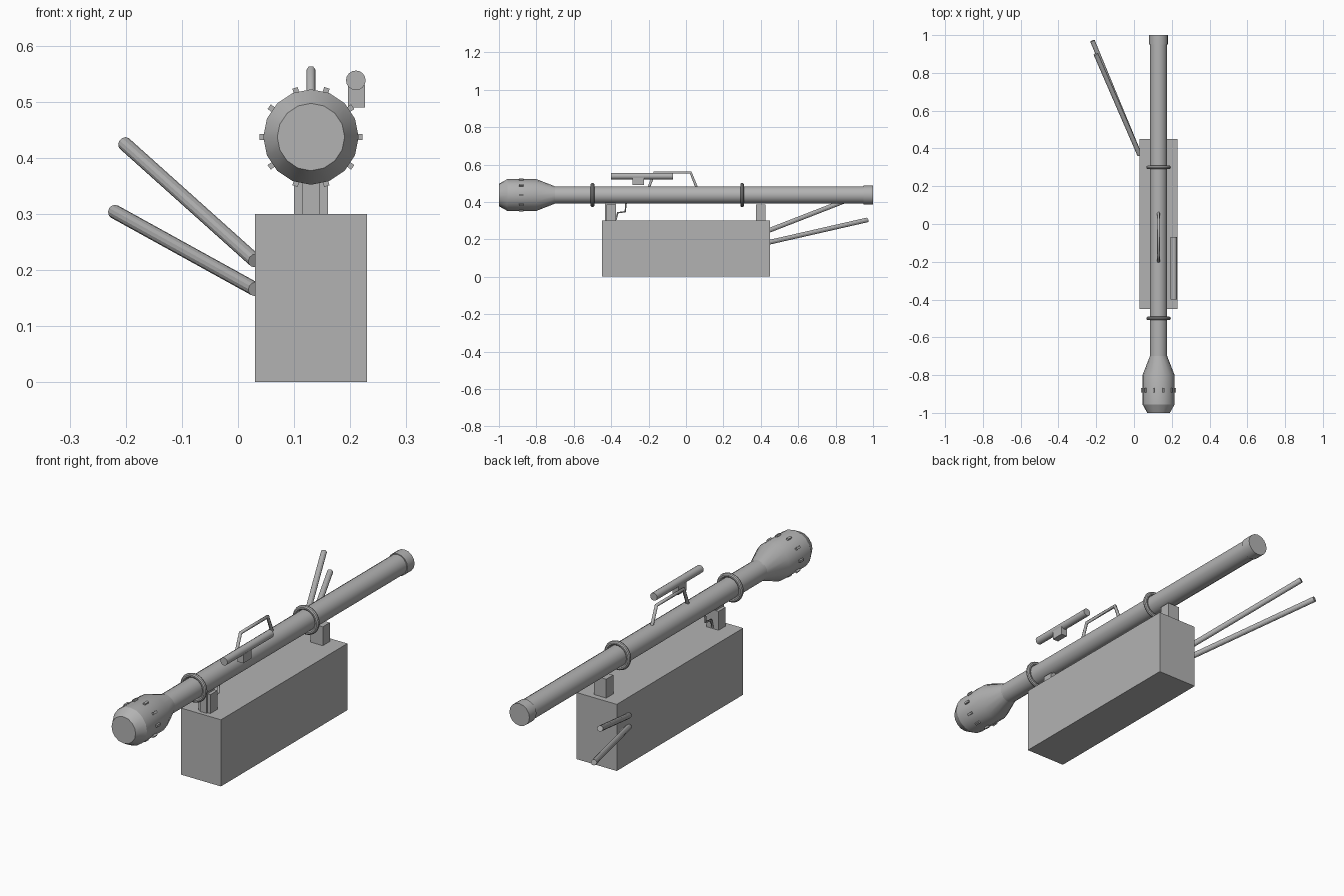
import bpy
import math
from mathutils import Vector

old = bpy.data.objects.get("Cube")
if old:
    bpy.data.objects.remove(old, do_unlink=True)

grey = bpy.data.materials.new("plain grey")
grey.use_nodes = True
grey.diffuse_color = (0.45, 0.45, 0.45, 1)
grey.node_tree.nodes["Principled BSDF"].inputs["Base Color"].default_value = (0.45, 0.45, 0.45, 1)

CX, CZ = 0.13, 0.437   # launch tube axis


def finish(name, smooth=False):
    ob = bpy.context.object
    ob.name = name
    ob.data.materials.append(grey)
    if smooth:
        bpy.ops.object.shade_smooth_by_angle(angle=math.radians(26))
    return ob


def box(name, centre, size, rot=(0, 0, 0)):
    bpy.ops.mesh.primitive_cube_add(size=1, location=centre, rotation=rot)
    ob = finish(name)
    ob.scale = size
    return ob


def rod(name, a, b, radius, sides=16):
    a, b = Vector(a), Vector(b)
    bpy.ops.mesh.primitive_cylinder_add(
        vertices=sides, radius=radius, depth=(b - a).length, location=(a + b) / 2,
        rotation=(b - a).to_track_quat('Z', 'Y').to_euler())
    return finish(name, True)


def lathe(name, profile, sides=16):
    """Turn a (y, radius) profile around the tube axis, with capped ends."""
    verts = [(CX + r * math.cos(math.tau * i / sides), y, CZ + r * math.sin(math.tau * i / sides))
             for y, r in profile for i in range(sides)]
    faces = [tuple(range(sides)), tuple(reversed(range(len(verts) - sides, len(verts))))]
    for k in range(len(profile) - 1):
        for i in range(sides):
            j = (i + 1) % sides
            faces.append((k * sides + i, (k + 1) * sides + i,
                          (k + 1) * sides + j, k * sides + j))
    me = bpy.data.meshes.new(name)
    me.from_pydata(verts, [], faces)
    me.update()
    ob = bpy.data.objects.new(name, me)
    bpy.context.collection.objects.link(ob)
    bpy.ops.object.select_all(action='DESELECT')
    bpy.context.view_layer.objects.active = ob
    ob.select_set(True)
    return finish(name, True)


def bent_bar(name, path, radius):
    """Round bar following (y, z) points in the tube's middle plane."""
    cu = bpy.data.curves.new(name, 'CURVE')
    cu.dimensions = '3D'
    cu.bevel_depth = radius
    cu.bevel_resolution = 1
    cu.use_fill_caps = True
    sp = cu.splines.new('POLY')
    sp.points.add(len(path) - 1)
    for p, (y, z) in zip(sp.points, path):
        p.co = (CX, y, z, 1)
    cu.materials.append(grey)
    bpy.context.collection.objects.link(bpy.data.objects.new(name, cu))


# Launch tube, swollen muzzle and rear cap
lathe("launch_tube", [(-0.72, 0.046), (0.98, 0.046)])
lathe("muzzle", [(-1, 0.06), (-0.955, 0.085), (-0.8, 0.085), (-0.7, 0.046), (-0.69, 0.046)])
lathe("rear_cap", [(0.95, 0.05), (1, 0.05)])

# Studs around the muzzle
for i in range(10):
    a = math.tau * i / 10
    box(f"muzzle_stud_{i + 1}", (CX + 0.086 * math.cos(a), -0.88, CZ + 0.086 * math.sin(a)),
        (0.012, 0.025, 0.01), (0, -a, 0))

# Clamp rings
for name, y in (("front_ring", -0.5), ("rear_ring", 0.3)):
    bpy.ops.mesh.primitive_torus_add(
        major_radius=0.055, minor_radius=0.01, major_segments=32, minor_segments=10,
        location=(CX, y, CZ), rotation=(math.pi / 2, 0, 0))
    finish(name, True)
    bpy.ops.object.shade_smooth()

# Base block and support posts
box("base_block", (CX, 0, 0.15), (0.2, 0.9, 0.3))
for name, y in (("front_post", -0.4), ("rear_post", 0.4)):
    box(name, (CX, y, 0.335), (0.06, 0.05, 0.1))

# Grip, trigger guard and carrying handle
box("grip", (CX, -0.405, 0.345), (0.032, 0.055, 0.1))
bent_bar("trigger_guard", [(-0.32, 0.4), (-0.325, 0.348), (-0.365, 0.342), (-0.375, 0.305)], 0.005)
bent_bar("carrying_handle", [(-0.2, 0.475), (-0.168, 0.557), (0.025, 0.557), (0.058, 0.475)], 0.008)

# Sight and its mount
rod("sight", (0.21, -0.4, 0.538), (0.21, -0.07, 0.538), 0.0175)
box("sight_mount", (0.211, -0.255, 0.51), (0.03, 0.06, 0.04))

# Splayed legs
rod("upper_leg", (0.03, 0.365, 0.217), (-0.202, 0.9, 0.425), 0.0125, 12)
rod("lower_leg", (0.03, 0.365, 0.166), (-0.22, 0.97, 0.304), 0.0125, 12)
